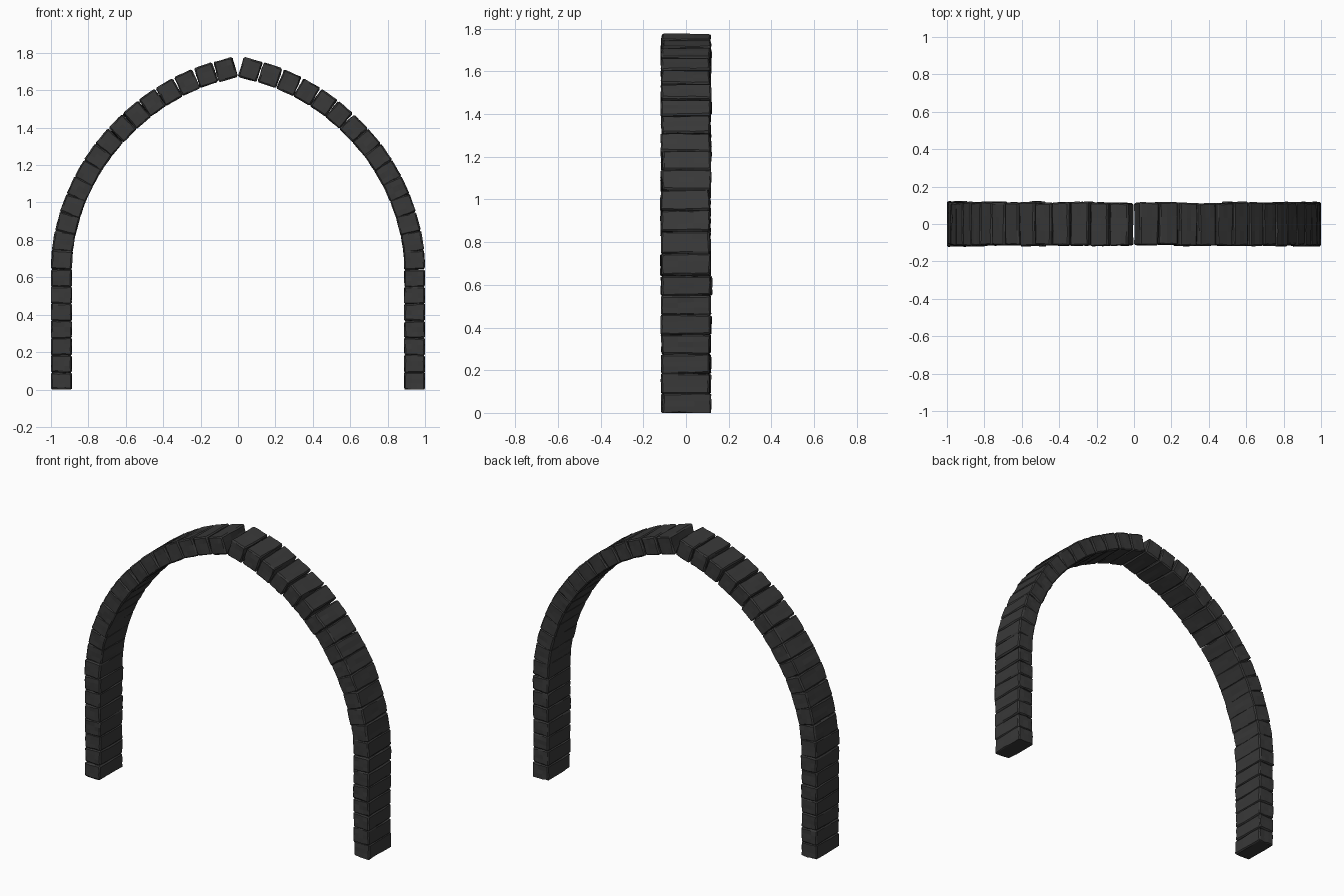
import bpy, bmesh, random
from math import atan2
from mathutils import Matrix, Vector

if "Cube" in bpy.data.objects:
    bpy.data.objects.remove(bpy.data.objects["Cube"])

random.seed(7)
stone_mat = bpy.data.materials.new("dark_stone")
stone_mat.diffuse_color = (0.04, 0.04, 0.04, 1)
stone_mat.use_nodes = True
stone_mat.node_tree.nodes["Principled BSDF"].inputs["Base Color"].default_value = stone_mat.diffuse_color

# Centre line of the right half: straight leg, then the pointed curve
LEG = [(0.944, 0.046 + 0.0917 * i) for i in range(7)]
CURVE = [(0.942, 0.693), (0.932, 0.79), (0.91, 0.888), (0.882, 0.98),
         (0.845, 1.07), (0.80, 1.157), (0.748, 1.24), (0.687, 1.32),
         (0.617, 1.396), (0.54, 1.468), (0.457, 1.533), (0.368, 1.59),
         (0.272, 1.64), (0.17, 1.681), (0.066, 1.711)]
PATH = LEG + CURVE


def stone(name, x, z, angle, length, grounded):
    """One rough block: local x = arch thickness, y = depth, z = along the arch."""
    bm = bmesh.new()
    bmesh.ops.create_cube(bm, size=1)
    depth = random.uniform(0.226, 0.238)
    bmesh.ops.scale(bm, vec=(0.11, depth, length), verts=bm.verts)
    # uneven corners
    for v in bm.verts:
        v.co.y += random.uniform(-0.004, 0.003) * (1 if v.co.y > 0 else -1)
        v.co.z += random.uniform(-0.003, 0.003)
    # chipped edges
    bmesh.ops.bevel(bm, geom=list(bm.edges), offset=0.007, segments=1,
                    affect='EDGES', profile=0.5)
    long_edges = [e for e in bm.edges if e.calc_length() > 0.06]
    bmesh.ops.subdivide_edges(bm, edges=long_edges, cuts=2, use_grid_fill=True)
    for v in bm.verts:
        v.co += Vector((random.uniform(-1, 1) * 0.0018,
                        random.uniform(-1, 1) * 0.002,
                        random.uniform(-1, 1) * 0.0025))
    m = (Matrix.Translation((x, random.uniform(-0.003, 0.003), z))
         @ Matrix.Rotation(angle, 4, 'Y'))
    bmesh.ops.transform(bm, matrix=m, verts=bm.verts)
    for v in bm.verts:
        v.co.x = max(-1.0, min(1.0, v.co.x))
        if grounded:
            v.co.z = 0.0 if v.co.z < 0.004 else v.co.z
    bmesh.ops.recalc_face_normals(bm, faces=bm.faces)
    me = bpy.data.meshes.new(name)
    bm.to_mesh(me)
    bm.free()
    me.materials.append(stone_mat)
    ob = bpy.data.objects.new(name, me)
    bpy.context.collection.objects.link(ob)


# Stones of both halves
for side, label in ((1, "right"), (-1, "left")):
    for i, (x, z) in enumerate(PATH):
        a = PATH[max(i - 1, 0)]
        b = PATH[min(i + 1, len(PATH) - 1)]
        angle = atan2(b[0] - a[0], b[1] - a[1]) if i >= len(LEG) else 0
        in_leg = i < len(LEG)
        stone(f"{label}_{'leg' if in_leg else 'arch'}_stone_{i + 1}",
              side * x, z, side * angle, 0.094 if in_leg else 0.102, i == 0)
